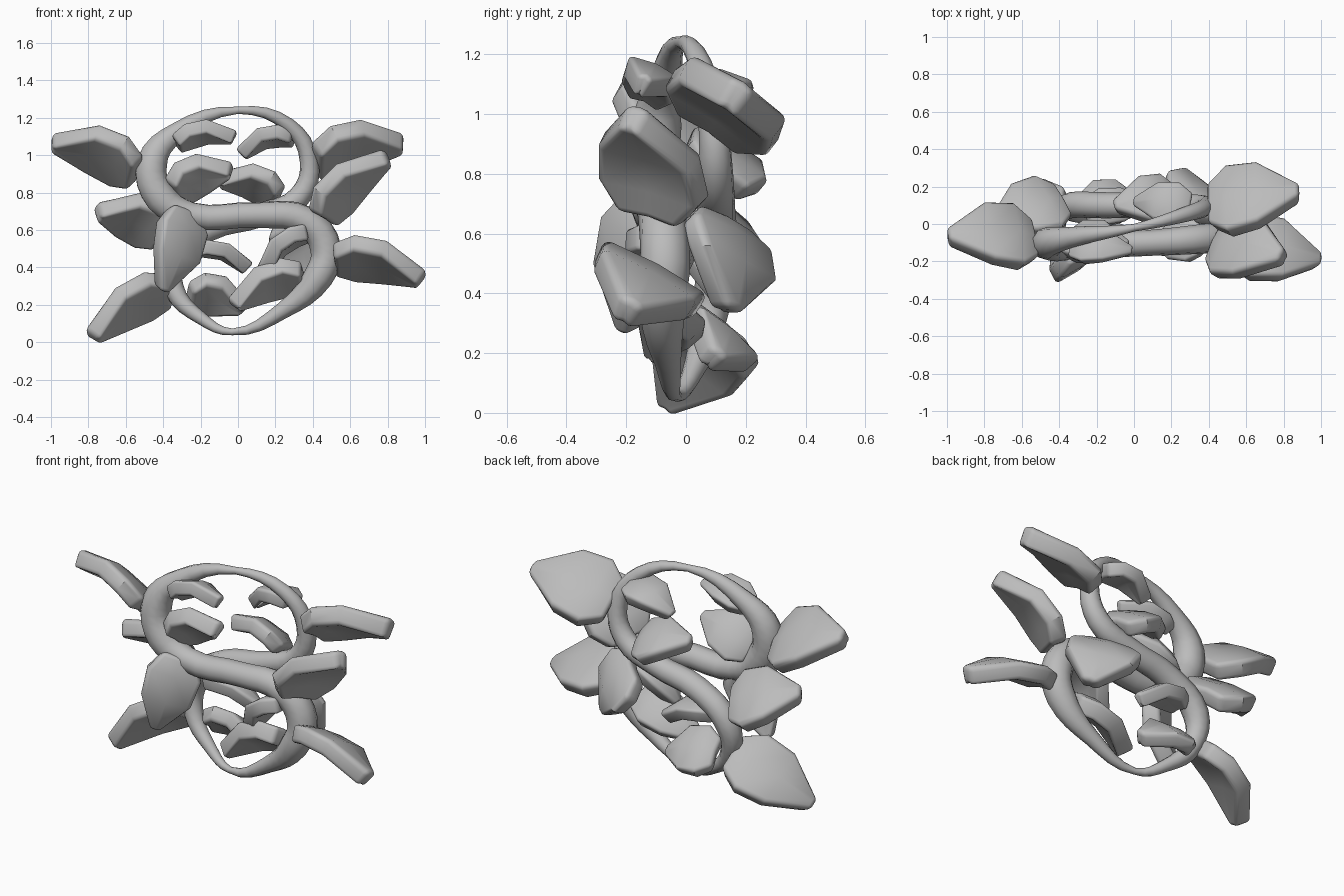
import bpy
import bmesh
from mathutils import Vector

default_cube = bpy.data.objects.get("Cube")
if default_cube:
    bpy.data.objects.remove(default_cube, do_unlink=True)

# One plain grey for the whole wreath
grey = bpy.data.materials.new("plain_grey")
grey.use_nodes = True
grey.diffuse_color = (0.5, 0.5, 0.5, 1)
grey.node_tree.nodes["Principled BSDF"].inputs["Base Color"].default_value = grey.diffuse_color


def activate(obj):
    bpy.ops.object.select_all(action="DESELECT")
    obj.select_set(True)
    bpy.context.view_layer.objects.active = obj


def add_object(name, data):
    obj = bpy.data.objects.new(name, data)
    bpy.context.collection.objects.link(obj)
    data.materials.append(grey)
    activate(obj)
    return obj


def make_vine(name, points):
    """Closed tube through (x, y, z, radius) points."""
    curve = bpy.data.curves.new(name, "CURVE")
    curve.dimensions = "3D"
    curve.bevel_depth = 1
    curve.bevel_resolution = 3
    curve.resolution_u = 4
    spline = curve.splines.new("BEZIER")
    spline.bezier_points.add(len(points) - 1)
    spline.use_cyclic_u = True
    for knot, (x, y, z, radius) in zip(spline.bezier_points, points):
        knot.co = (x, y, z)
        knot.radius = radius
        knot.handle_left_type = knot.handle_right_type = "AUTO"
    add_object(name, curve)
    bpy.ops.object.convert(target="MESH")
    bpy.ops.object.shade_smooth()


# Fraction along the leaf, and half width there
LEAF_PROFILE = ((0, 0.28), (0.22, 0.48), (0.55, 0.44), (1, 0.08))


def make_leaf(name, base, tip, up, width, thickness=0.1, arch=0.055):
    """Thick arched leaf from base to tip, with its upper side facing up."""
    base, tip = Vector(base), Vector(tip)
    along = tip - base
    side = Vector(up).cross(along).normalized()
    normal = along.cross(side).normalized()
    bm = bmesh.new()
    rows = []
    for t, half in LEAF_PROFILE:
        row = []
        for s in (-1, 0, 1):
            lift = arch * (4 * t * (1 - t) - 0.5) + (0.012 if s == 0 else 0)
            row.append(bm.verts.new(base + along * t + side * (s * half * width) + normal * lift))
        rows.append(row)
    for lower, upper in zip(rows, rows[1:]):
        for i in range(2):
            bm.faces.new((lower[i], upper[i], upper[i + 1], lower[i + 1]))
    bmesh.ops.recalc_face_normals(bm, faces=bm.faces)
    mesh = bpy.data.meshes.new(name)
    bm.to_mesh(mesh)
    bm.free()
    obj = add_object(name, mesh)
    solid = obj.modifiers.new("body", "SOLIDIFY")
    solid.thickness = thickness
    solid.offset = 0
    bevel = obj.modifiers.new("soft_edge", "BEVEL")
    bevel.width = 0.025
    bevel.segments = 3
    bevel.limit_method = "ANGLE"
    bevel.angle_limit = 0.8
    for modifier in ("body", "soft_edge"):
        bpy.ops.object.modifier_apply(modifier=modifier)
    bpy.ops.object.shade_smooth_by_angle(angle=0.7)


# Twisted double loop: upper ring, back bar, lower ring, front bar
make_vine("twisted_vine", (
    (-.46, -.1, .96, .085), (-.33, -.07, 1.12, .055), (0, -.02, 1.24, .02),
    (.27, .05, 1.16, .04), (.38, .09, .97, .05), (.33, .1, .78, .06),
    (.12, .1, .68, .065), (-.15, .1, .61, .07), (-.34, .1, .46, .07),
    (-.34, .07, .28, .055), (-.2, .02, .13, .035), (-.03, -.03, .055, .018),
    (.24, -.06, .17, .045), (.43, -.08, .35, .08), (.47, -.07, .5, .085),
    (.36, -.08, .65, .08), (.1, -.1, .68, .07), (-.25, -.11, .68, .07),
    (-.41, -.11, .77, .09)))

# Outer leaves
make_leaf("upper_right_side_leaf", (-.54, -.08, .92), (-.99, -.06, 1.08), (.25, .57, .78), .41)
make_leaf("upper_left_side_leaf", (.41, .1, .98), (.88, .17, 1.07), (0, .55, .83), .43, .11, .045)
make_leaf("middle_left_side_leaf", (.44, -.1, .68), (.79, -.17, 1), (-.7, .48, .53), .4)
make_leaf("lower_left_side_leaf", (.52, -.11, .46), (.99, -.19, .35), (.25, .45, .85), .4)
make_leaf("lower_right_side_leaf", (-.38, .1, .29), (-.79, -.05, .04), (-.6, .45, .63), .38)
make_leaf("middle_right_side_leaf", (-.39, .12, .59), (-.75, 0, .71), (.1, .6, .75), .38)
make_leaf("front_hanging_leaf", (-.28, -.15, .7), (-.4, -.2, .28), (.6, -.75, .2), .31)
make_leaf("back_hanging_leaf", (.27, .12, .64), (.43, .15, .35), (.48, .75, .45), .42, .09)

# Leaves inside the upper ring
make_leaf("upper_inner_right_leaf", (-.33, -.12, 1.08), (-.02, -.14, 1.11), (.05, .4, .9), .2, .08)
make_leaf("upper_inner_left_leaf", (.29, .1, 1.11), (.01, .12, 1.02), (-.1, .25, .95), .23, .08)
make_leaf("inner_right_leaf", (-.35, -.1, .82), (-.04, -.12, .93), (-.27, .72, .64), .27)
make_leaf("inner_left_leaf", (.22, .13, .79), (-.1, .1, .88), (.25, .5, .83), .3, .09)

# Leaves inside the lower ring
make_leaf("lower_inner_back_leaf", (-.25, .08, .51), (.06, .11, .41), (.4, .15, .9), .2, .08)
make_leaf("lower_inner_left_leaf", (.36, -.09, .6), (.13, -.09, .39), (-.65, .17, .7), .24, .09)
make_leaf("bottom_inner_back_leaf", (-.26, .1, .26), (.04, .1, .19), (.05, .65, .75), .3, .09)
make_leaf("bottom_inner_front_leaf", (.34, -.06, .37), (-.03, -.09, .21), (-.3, .6, .7), .26)
